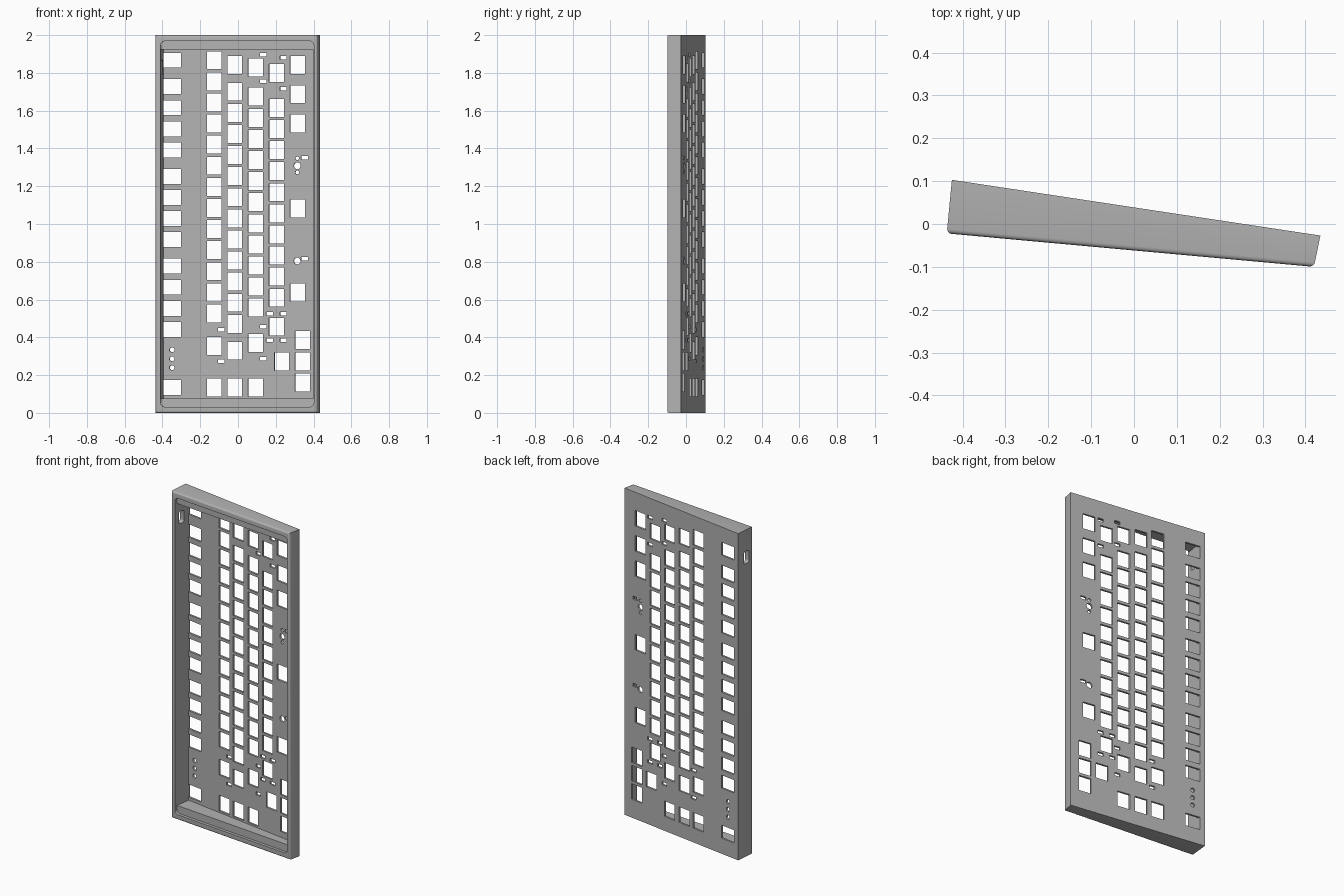
import bpy
import bmesh
import math
from mathutils import Matrix, Vector

cube = bpy.data.objects.get("Cube")
if cube:
    bpy.data.objects.remove(cube, do_unlink=True)

# Single painted finish
grey = bpy.data.materials.new("case grey")
grey.use_nodes = True
grey.diffuse_color = (0.45, 0.45, 0.45, 1)
grey.node_tree.nodes["Principled BSDF"].inputs["Base Color"].default_value = grey.diffuse_color

# Wedge outline seen from above
BACK_L, BACK_R = Vector((-0.425, 0.103, 0)), Vector((0.435, -0.027, 0))
FRONT_R, FRONT_L = Vector((0.42, -0.1, 0)), Vector((-0.437, -0.022, 0))
HEIGHT, PLATE = 2.0, 0.012


def frame(left, right):
    """Axes along a sloping face: u along it, n towards the back, z up."""
    u = (right - left).normalized()
    n = Vector((-u.y, u.x, 0))
    m = Matrix((u, n, Vector((0, 0, 1)))).transposed().to_4x4()
    m.translation = left
    return m


back, front = frame(BACK_L, BACK_R), frame(FRONT_L, FRONT_R)
back_len = (BACK_R - BACK_L).length
front_len = (FRONT_R - FRONT_L).length


def finish(bm, name):
    bmesh.ops.recalc_face_normals(bm, faces=bm.faces)
    mesh = bpy.data.meshes.new(name)
    bm.to_mesh(mesh)
    bm.free()
    mesh.materials.append(grey)
    ob = bpy.data.objects.new(name, mesh)
    bpy.context.collection.objects.link(ob)
    return ob


def add_box(bm, axes, lo, hi, radius=0, along=1):
    """Box between two corners; edges running along one axis may be rounded."""
    lo, hi = Vector(lo), Vector(hi)
    size = Matrix.Diagonal((*(hi - lo), 1))
    verts = bmesh.ops.create_cube(bm, size=1)["verts"]
    bmesh.ops.transform(bm, verts=verts, matrix=axes @ Matrix.Translation((lo + hi) / 2) @ size)
    if radius:
        direction = axes.col[along].xyz
        edges = {e for v in verts for e in v.link_edges}
        edges = [e for e in edges
                 if abs((e.verts[0].co - e.verts[1].co).normalized().dot(direction)) > 0.99]
        bmesh.ops.bevel(bm, geom=edges, offset=radius, segments=5, profile=0.5, affect='EDGES')


def plate_spot(x, z):
    """Point in the middle of the key plate, in its own axes."""
    return Vector(((x - BACK_L.x) / back.col[0].x, -PLATE / 2, z))


def add_slot(bm, x, z, w, h):
    c, half = plate_spot(x, z), Vector((w / 2, PLATE, h / 2))
    add_box(bm, back, c - half, c + half)


def add_round(bm, x, z, r):
    turn = Matrix.Rotation(math.pi / 2, 4, 'X')
    bmesh.ops.create_cone(bm, cap_ends=True, segments=20, radius1=r, radius2=r, depth=PLATE * 2,
                          matrix=back @ Matrix.Translation(plate_spot(x, z)) @ turn)


def carve(ob, bm, name):
    cutter = finish(bm, name)
    cutter.hide_render = True
    mod = ob.modifiers.new(name, 'BOOLEAN')
    mod.operation, mod.solver, mod.object = 'DIFFERENCE', 'EXACT', cutter
    bpy.context.view_layer.objects.active = ob
    bpy.ops.object.modifier_apply(modifier=mod.name)
    bpy.data.objects.remove(cutter, do_unlink=True)


# Solid wedge with softened front edges
bm = bmesh.new()
base = bm.faces.new([bm.verts.new(p) for p in (BACK_L, FRONT_L, FRONT_R, BACK_R)])
top = bmesh.ops.extrude_face_region(bm, geom=[base])["geom"]
bmesh.ops.translate(bm, vec=(0, 0, HEIGHT), verts=[v for v in top if isinstance(v, bmesh.types.BMVert)])
bmesh.ops.recalc_face_normals(bm, faces=bm.faces)
front_face = min(bm.faces, key=lambda f: f.normal.y)
bmesh.ops.bevel(bm, geom=list(front_face.edges), offset=0.011, segments=4, profile=0.5, affect='EDGES')
case = finish(bm, "keyboard_case")

# Deep cavity open to the front
s0, s1 = 0.033, back_len - 0.027
bm = bmesh.new()
add_box(bm, back, (s0, -0.3, 0.077), (s1, -PLATE, 1.925))
carve(case, bm, "cavity_cutter")

# Shallow rounded recess leaving a ledge at each end
bm = bmesh.new()
add_box(bm, front, (0.028, -0.1, 0.032), (front_len - 0.019, 0.018, 1.968), radius=0.02)
carve(case, bm, "recess_cutter")

# Cable port through the side wall
bm = bmesh.new()
add_box(bm, back, (-0.05, -0.092, 1.793), (0.05, -0.05, 1.868), radius=0.012, along=0)
carve(case, bm, "port_cutter")

# Key openings: column x, then runs of (first z, count)
PITCH = 0.1117
LONG, SHORT = 0.095, 0.079
columns = {
    -0.347: [(1.867, 1), (1.727, 4), (1.252, 4), (0.777, 4), (0.135, 1)],
    -0.124: [(1.867, 13), (0.355, 1), (0.135, 1)],
    -0.016: [(1.841, 1), (1.7, 12), (0.329, 1), (0.135, 1)],
    0.095: [(1.828, 1), (1.674, 11), (0.37, 1), (0.135, 1)],
    0.205: [(1.8, 1), (1.615, 10), (0.456, 1)],
    0.234: [(0.273, 1)],
    0.317: [(1.841, 1), (1.687, 1), (1.533, 1), (1.082, 1), (0.637, 1)],
    0.343: [(0.385, 1), (0.272, 1), (0.16, 1)],
}
bm = bmesh.new()
for x, runs in columns.items():
    w, h = (LONG, SHORT) if x < -0.3 else (SHORT, LONG)
    for z, count in runs:
        for i in range(count):
            add_slot(bm, x, z - i * PITCH, w, h)

# Small stabiliser slots: column x, then heights
slots = {
    -0.087: (0.44, 0.273),
    0.135: (1.897, 1.756, 0.456, 0.286),
    0.169: (0.525, 0.385),
    0.242: (1.881, 1.716, 0.525, 0.385),
    0.354: (1.35, 0.817),
}
for x, heights in slots.items():
    for z in heights:
        add_slot(bm, x, z, 0.036, 0.019)

# Indicator lights and round stabiliser holes
for z in (0.334, 0.286, 0.239):
    add_round(bm, -0.348, z, 0.013)
for z, r in ((1.308, 0.018), (1.348, 0.01), (1.273, 0.01), (0.804, 0.018)):
    add_round(bm, 0.315, z, r)
carve(case, bm, "key_cutter")

# Smooth the rounded edges, keep the rest crisp
bpy.ops.object.select_all(action='DESELECT')
case.select_set(True)
bpy.context.view_layer.objects.active = case
bpy.ops.object.shade_smooth_by_angle(angle=math.radians(30))
